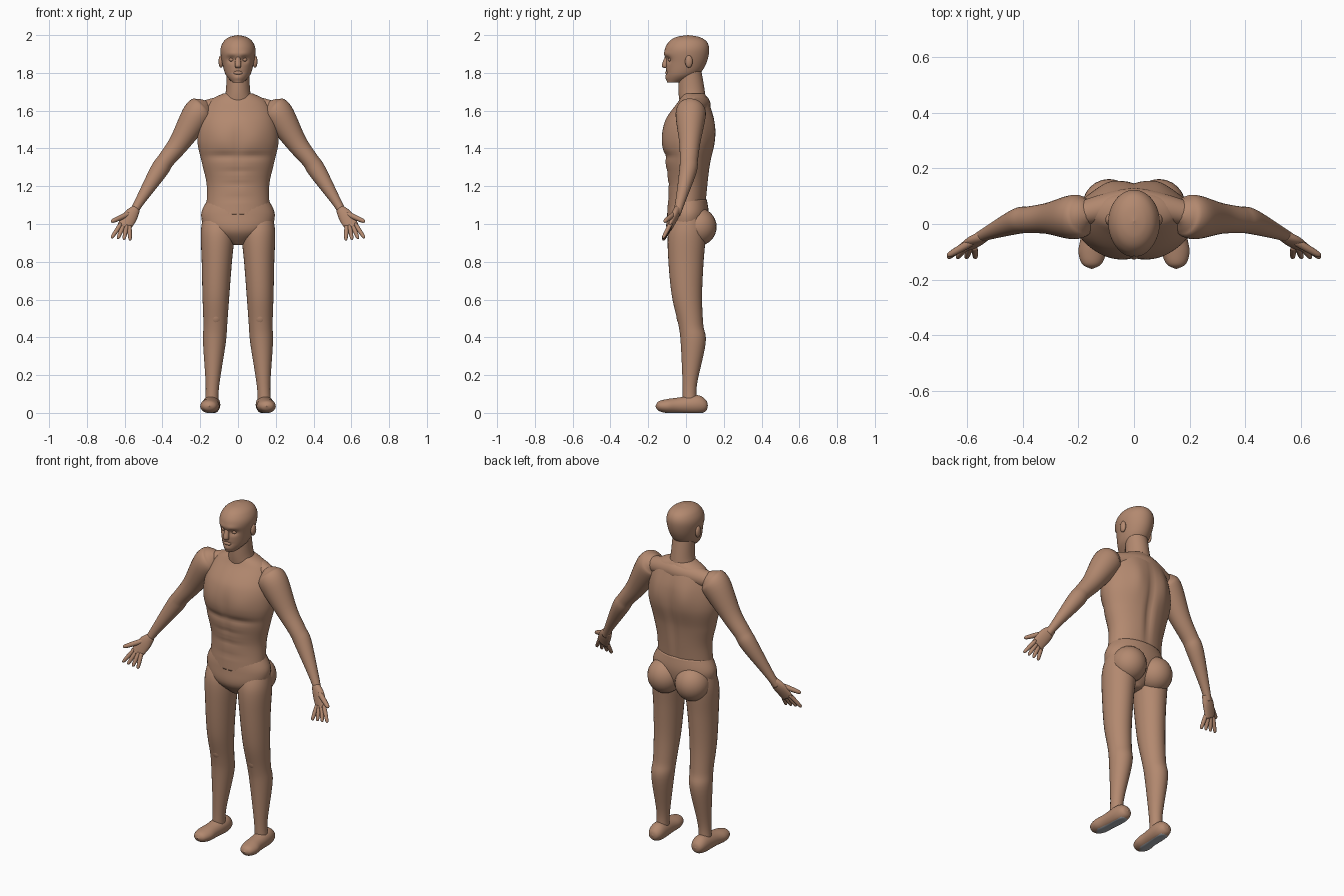
import bpy, bmesh, math
from mathutils import Vector

if "Cube" in bpy.data.objects:
    bpy.data.objects.remove(bpy.data.objects["Cube"], do_unlink=True)


def make_material(name, colour):
    material = bpy.data.materials.new(name)
    material.use_nodes = True
    material.diffuse_color = colour
    shader = material.node_tree.nodes["Principled BSDF"]
    shader.inputs["Base Color"].default_value = colour
    return material


skin = make_material("tan skin", (.45, .25, .16, 1))
grey = make_material("grey sole", (.4, .42, .45, 1))

RIGHTWARD, BACKWARD, UPWARD = (Vector(axis) for axis in ((1, 0, 0), (0, 1, 0), (0, 0, 1)))


def smooth_path(rows, steps):
    """Smooth curve through the rows."""
    rows = [Vector(row) for row in rows]
    last = len(rows) - 1
    path = []
    for i in range(last):
        start, end = rows[i], rows[i + 1]
        leave = (end - rows[max(i - 1, 0)]) / 2
        arrive = (rows[min(i + 2, last)] - start) / 2
        for step in range(steps):
            t = step / steps
            ease = t * t * (3 - 2 * t)
            path.append(start.lerp(end, ease)
                        + leave * t * (1 - t) ** 2 - arrive * t * t * (1 - t))
    return path + [rows[last]]


def finish(name, bm):
    bmesh.ops.recalc_face_normals(bm, faces=bm.faces)
    for face in bm.faces:
        face.smooth = True
    mesh = bpy.data.meshes.new(name)
    bm.to_mesh(mesh)
    bm.free()
    mesh.materials.append(skin)
    part = bpy.data.objects.new(name, mesh)
    bpy.context.collection.objects.link(part)
    return part


def loft(name, rows, axis=None, reference=BACKWARD, sides=32, steps=6, shape=None):
    """Skin elliptical rings; each row is x, y, z, half width, half depth."""
    path = smooth_path(rows, steps)
    bm = bmesh.new()
    rings = []
    for i, row in enumerate(path):
        before, after = path[max(i - 1, 0)], path[min(i + 1, len(path) - 1)]
        tangent = axis or (Vector(after[:3]) - Vector(before[:3])).normalized()
        across = reference.cross(tangent).normalized()
        along = tangent.cross(across)
        ring = []
        for k in range(sides):
            angle = math.tau * k / sides
            point = (Vector(row[:3]) + across * math.cos(angle) * max(row[3], .002)
                     + along * math.sin(angle) * max(row[4], .002))
            ring.append(bm.verts.new(shape(point) if shape else point))
        rings.append(ring)
    for lower, upper in zip(rings, rings[1:]):
        for k in range(sides):
            bm.faces.new((lower[k - 1], lower[k], upper[k], upper[k - 1]))
    bm.faces.new(rings[0])
    bm.faces.new(rings[-1])
    return finish(name, bm)


def ellipsoid(name, centre, radii):
    bm = bmesh.new()
    bmesh.ops.create_uvsphere(bm, u_segments=24, v_segments=16, radius=1)
    bmesh.ops.scale(bm, vec=radii, verts=bm.verts)
    bmesh.ops.translate(bm, vec=centre, verts=bm.verts)
    return finish(name, bm)


def bump(value, centre, width):
    return math.exp(-((value - centre) / width) ** 2)


# Torso: spine groove and shoulder blades behind, chest and stomach muscles in front
def shape_torso(point):
    x, z = abs(point.x), point.z
    middle = bump(x, 0, .02)
    if point.y > .03:
        point.y -= .016 * middle * bump(z, 1.35, .2)
        point.y += .01 * bump(x, .09, .04) * bump(z, 1.5, .1)
    else:
        point.y -= .008 * bump(x, .09, .07) * bump(z, 1.45, .07)
        point.y += .01 * bump(x, .07, .1) * bump(z, 1.36, .02)
        point.y += .006 * middle * bump(z, 1.36, .18)
        for crease in range(3):
            point.y += .004 * bump(x, 0, .08) * bump(z, 1.28 - .07 * crease, .01)
    return point


loft("torso", [(0, 0, 1.05, .17, .1), (0, .01, 1.2, .165, .105), (0, .01, 1.32, .19, .12),
               (0, .014, 1.44, .215, .14), (0, .02, 1.55, .2, .13),
               (0, .04, 1.65, .15, .08), (0, .04, 1.69, .08, .06)],
     axis=UPWARD, sides=64, steps=10, shape=shape_torso)
loft("pelvis", [(0, 0, .89, .03, .04), (0, 0, .96, .16, .1),
                (0, .01, 1.05, .195, .11), (0, .01, 1.13, .16, .1)], axis=UPWARD)

# Neck and the muscle running across the shoulders
loft("neck", [(0, .04, 1.62, .09, .07), (0, .03, 1.7, .065, .07),
              (0, .02, 1.82, .06, .06)], axis=UPWARD)
loft("shoulder_yoke", [(side * .23, .03, 1.6, .04, .04) if side else (0, .07, 1.63, .06, .06)
                       for side in (-1, 0, 1)], axis=RIGHTWARD)


# Head: eye sockets, brow, mouth line and chin
def shape_head(point):
    x, z = abs(point.x), point.z
    if point.y < -.03:
        point.y += .015 * bump(x, .035, .02) * bump(z, 1.87, .016)
        point.y -= .006 * bump(x, .03, .035) * bump(z, 1.9, .014)
        point.y += .006 * bump(x, 0, .025) * bump(z, 1.803, .006)
        point.y -= .006 * bump(x, 0, .025) * bump(z, 1.775, .014)
    return point


loft("head", [(0, -.06, 1.75, .03, .04), (0, -.02, 1.79, .065, .085),
              (0, 0, 1.85, .083, .107), (0, .005, 1.92, .093, .118),
              (0, .01, 1.965, .077, .1), (0, .01, 1.99, .045, .06), (0, .01, 2, 0, 0)],
     axis=UPWARD, sides=56, steps=10, shape=shape_head)
loft("nose", [(0, -.1, 1.89, .01, .01), (0, -.112, 1.84, .017, .016),
              (0, -.105, 1.825, .01, .01)], axis=UPWARD)
ellipsoid("lips", (0, -.1, 1.8), (.024, .01, .01))

for label, side in (("left", 1), ("right", -1)):

    def limb(name, rows, **options):
        mirrored = [(side * x, *rest) for x, *rest in rows]
        return loft(f"{label}_{name}", mirrored, **options)

    def lump(name, x, y, z, radii):
        ellipsoid(f"{label}_{name}", (side * x, y, z), radii)

    lump("ear", .09, .015, 1.86, (.013, .02, .033))
    lump("eye", .034, -.083, 1.87, (.014, .012, .01))
    lump("buttock", .09, .065, .985, (.096, .097, .1))
    lump("kneecap", .118, 0, .51, (.045, .05, .06))

    # Arm from the rounded shoulder to the wrist
    limb("arm", [(.16, .03, 1.64, .02, .02), (.18, .03, 1.62, .06, .06),
                 (.215, .025, 1.58, .08, .08), (.31, .02, 1.43, .056, .056),
                 (.38, .015, 1.34, .046, .048), (.42, .01, 1.28, .047, .046),
                 (.52, -.03, 1.12, .026, .026), (.56, -.05, 1.05, .02, .02)])

    # Hand: palm, outward thumb and a fan of fingers
    limb("palm", [(.54, -.044, 1.08, .024, .02), (.57, -.06, 1.04, .038, .02),
                  (.606, -.086, .98, .036, .012)])

    def finger(name, root, reach, radius):
        root, reach = Vector(root), Vector(reach)
        profile = ((0, 1), (.45, 1), (.85, .8), (.97, .5), (1, .1))
        limb(name, [(*(root + reach * t), radius * k, radius * k) for t, k in profile],
             sides=12, steps=3)

    finger("thumb", (.575, -.06, 1.055), (.097, -.055, -.043), .014)
    for i, name in enumerate(("index", "middle", "ring", "little")):
        finger(name + "_finger", (.62 - .015 * i, -.082, 1 - .004 * i),
               (.05 - .018 * i, -.04, -.075), .0115)

    # Leg with thigh, knee and calf
    limb("leg", [(.1, .015, 1.04, .085, .08), (.107, .005, .95, .09, .1),
                 (.112, 0, .8, .08, .093), (.117, .005, .62, .071, .08),
                 (.12, .025, .47, .063, .066), (.125, .038, .37, .06, .066),
                 (.135, .02, .15, .036, .038), (.14, .02, .05, .036, .038)], axis=UPWARD)

    # Foot, flattened underneath, with a grey sole
    def flatten(point):
        point.z = max(point.z, .006) - .006
        return point

    foot = limb("foot", [(.14, .116, .045, 0, 0), (.14, .105, .045, .03, .03),
                         (.14, .06, .05, .046, .05), (.145, -.04, .045, .046, .042),
                         (.15, -.1, .042, .05, .037), (.152, -.145, .042, .034, .025),
                         (.152, -.162, .042, 0, 0)],
                axis=-BACKWARD, reference=UPWARD, shape=flatten)
    foot.data.materials.append(grey)
    for face in foot.data.polygons:
        face.material_index = int(face.center.z < .004)
